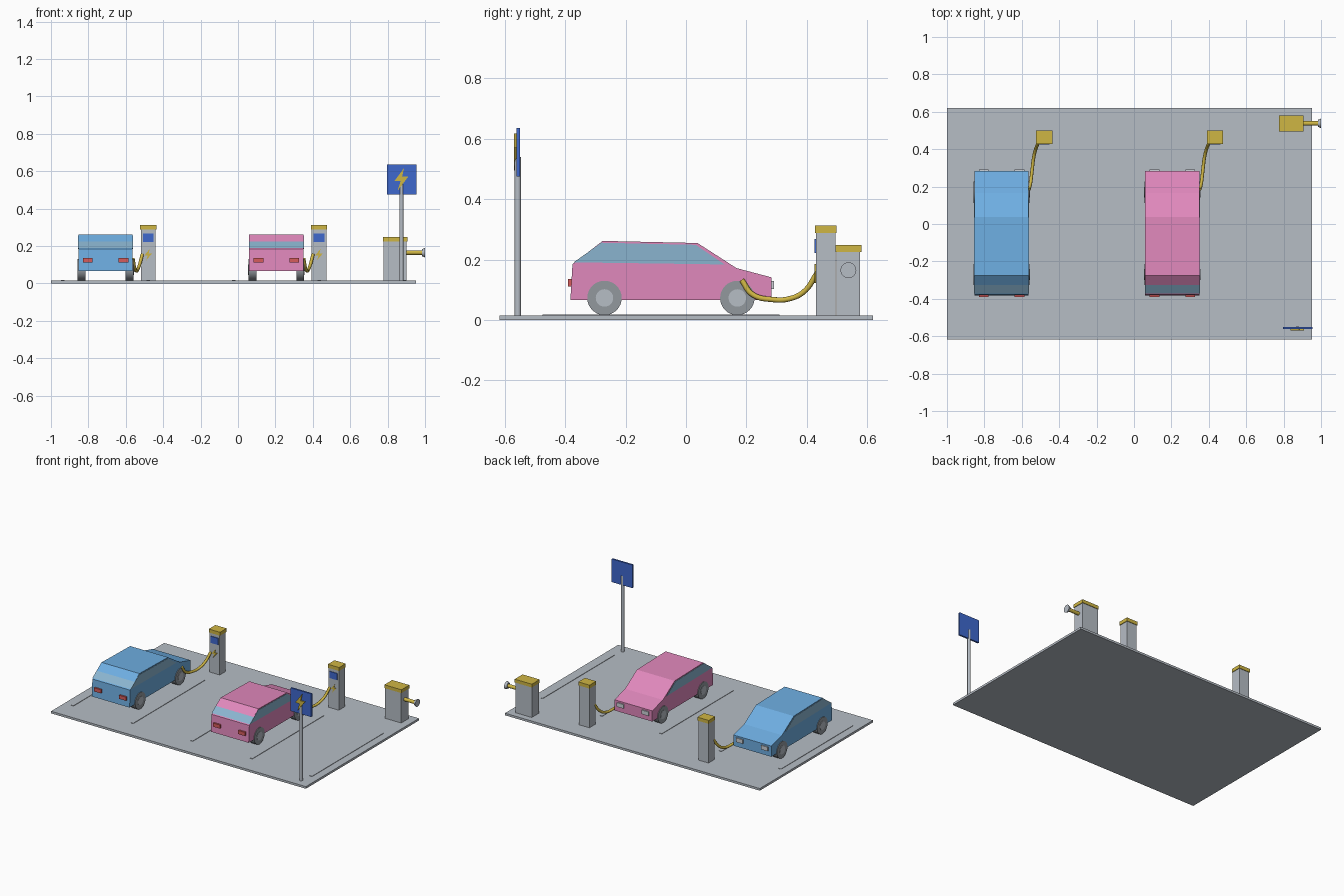
import bpy
import bmesh
from math import radians
from mathutils import Vector

if "Cube" in bpy.data.objects:
    bpy.data.objects.remove(bpy.data.objects["Cube"], do_unlink=True)


def linear(c):
    c /= 255
    return c / 12.92 if c <= 0.04 else ((c + 0.055) / 1.055) ** 2.4


def material(name, r, g, b):
    mat = bpy.data.materials.new(name)
    colour = (linear(r), linear(g), linear(b), 1)
    mat.diffuse_color = colour
    mat.use_nodes = True
    for node in mat.node_tree.nodes:
        if node.type == 'BSDF_PRINCIPLED':
            node.inputs["Base Color"].default_value = colour
    return mat


GREY = material("light grey", 182, 189, 197)
TYRE = material("tyre grey", 146, 152, 158)
BLUE = material("car blue", 110, 174, 226)
PINK = material("car pink", 224, 136, 188)
GLASS = material("window blue", 138, 180, 207)
RED = material("lamp red", 214, 92, 92)
LAMP = material("lamp white", 205, 210, 216)
YELLOW = material("yellow", 207, 182, 68)
SIGN = material("sign blue", 62, 104, 206)


def box(name, x, y, z, mat):
    """Box from (low, high) ranges on each axis."""
    bpy.ops.mesh.primitive_cube_add(size=1, location=[sum(r) / 2 for r in (x, y, z)])
    ob = bpy.context.object
    ob.name = name
    ob.scale = [r[1] - r[0] for r in (x, y, z)]
    ob.data.materials.append(mat)
    return ob


def rod(name, start, end, radius, mat, end_radius=None):
    """Smooth cylinder or cone between two points."""
    start, end = Vector(start), Vector(end)
    bpy.ops.mesh.primitive_cone_add(
        vertices=32, radius1=radius, radius2=radius if end_radius is None else end_radius,
        depth=(end - start).length, location=(start + end) / 2,
        rotation=(end - start).to_track_quat('Z', 'Y').to_euler())
    ob = bpy.context.object
    ob.name = name
    ob.data.materials.append(mat)
    bpy.ops.object.shade_smooth_by_angle(angle=radians(35))
    return ob


def prism(name, points, place, low, high, mat):
    """Outline extruded from low to high; place(u, v, d) maps it into space."""
    bm = bmesh.new()
    face = bm.faces.new([bm.verts.new(place(u, v, low)) for u, v in points])
    made = bmesh.ops.extrude_face_region(bm, geom=[face])["geom"]
    shift = Vector(place(0, 0, high)) - Vector(place(0, 0, low))
    bmesh.ops.translate(bm, vec=shift, verts=[g for g in made if isinstance(g, bmesh.types.BMVert)])
    bmesh.ops.recalc_face_normals(bm, faces=bm.faces)
    mesh = bpy.data.meshes.new(name)
    bm.to_mesh(mesh)
    bm.free()
    mesh.materials.append(mat)
    ob = bpy.data.objects.new(name, mesh)
    bpy.context.collection.objects.link(ob)
    return ob


def bolt(name, x, z, width, height, y, depth):
    """Lightning symbol on a face that looks to -y."""
    shape = [(.2, .5), (-.5, -.07), (-.05, -.07), (-.27, -.5), (.5, .12), (.06, .12)]
    points = [(x + u * width, z + v * height) for u, v in shape]
    prism(name, points, lambda u, v, d: (u, d, v), y - depth, y, YELLOW)


GROUND = 0.015
BODY = [(-.383, .067), (-.376, .185), (-.276, .262), (.038, .255),
        (.167, .172), (.284, .141), (.284, .067)]
WINDOW = [(-.372, .191), (-.28, .256), (.032, .249), (.128, .184)]


def car(label, cx, paint):
    across = lambda u, v, d: (cx + d, u, v)
    prism(label + "_car_body", BODY, across, -.145, .145, paint)
    prism(label + "_car_side_windows", WINDOW, across, -.147, .147, GLASS)
    for side, name in ((1, "left"), (-1, "right")):
        for y, end in ((-.27, "rear"), (.17, "front")):
            part = f"{label}_car_{end}_{name}_"
            rod(part + "wheel", (cx + side * .107, y, .073), (cx + side * .149, y, .073), .057, TYRE)
            rod(part + "hub", (cx + side * .14, y, .073), (cx + side * .151, y, .073), .029, GREY)
        x = cx + side * .096
        lamp = (x - .026, x + .026)
        box(f"{label}_car_{name}_tail_lamp", lamp, (-.391, -.37), (.111, .136), RED)
        box(f"{label}_car_{name}_head_lamp", lamp, (.27, .292), (.102, .13), LAMP)


def charger(label, cx):
    x0, x1 = cx + .189, cx + .267
    box(label + "_charger_post", (x0, x1), (.43, .495), (GROUND, .292), GREY)
    box(label + "_charger_cap", (x0 - .004, x1 + .004), (.427, .499), (.289, .313), YELLOW)
    box(label + "_charger_screen", (x0 + .01, x1 - .01), (.425, .431), (.222, .268), SIGN)
    bolt(label + "_charger_bolt", (x0 + x1) / 2, .154, .042, .062, .431, .005)
    # Charging cable from the post to the car side
    path = [(.147, .185, .132), (.155, .22, .085), (.163, .285, .068),
            (.17, .345, .071), (.18, .392, .095), (.196, .434, .155)]
    curve = bpy.data.curves.new(label + "_cable", 'CURVE')
    curve.dimensions = '3D'
    curve.bevel_depth = .009
    curve.bevel_resolution = 3
    curve.use_fill_caps = True
    spline = curve.splines.new('BEZIER')
    spline.bezier_points.add(len(path) - 1)
    for point, (x, y, z) in zip(spline.bezier_points, path):
        point.co = (cx + x, y, z)
        point.handle_left_type = point.handle_right_type = 'AUTO'
    curve.materials.append(YELLOW)
    ob = bpy.data.objects.new(label + "_charging_cable", curve)
    bpy.context.collection.objects.link(ob)
    bpy.ops.object.select_all(action='DESELECT')
    ob.select_set(True)
    bpy.context.view_layer.objects.active = ob
    bpy.ops.object.convert(target='MESH')
    bpy.ops.object.shade_smooth_by_angle(angle=radians(40))


# Paved lot with bay lines
box("paved_lot", (-1, .953), (-.618, .62), (0, GROUND), GREY)
for i in range(5):
    x = -.937 + i * .457
    box(f"bay_line_{i + 1}", (x - .009, x + .009), (-.475, .31), (GROUND - .002, GROUND + .003), GREY)

# Cars with their chargers
for label, cx, paint in (("blue", -.708, BLUE), ("pink", .205, PINK)):
    car(label, cx, paint)
    charger(label, cx)

# Service cabinet with side nozzle
box("cabinet", (.778, .902), (.499, .577), (GROUND, .228), GREY)
box("cabinet_cap", (.775, .906), (.495, .581), (.225, .248), YELLOW)
rod("cabinet_arm", (.89, .538, .165), (.988, .538, .165), .012, YELLOW)
rod("cabinet_arm_flange", (.984, .538, .165), (1, .538, .165), .019, GREY, .026)

# Sign on its pole
rod("sign_pole", (.874, -.557, GROUND), (.874, -.557, .54), .0105, GREY)
box("sign_panel", (.797, .955), (-.562, -.55), (.476, .636), SIGN)
bolt("sign_bolt", .873, .556, .074, .123, -.561, .008)
